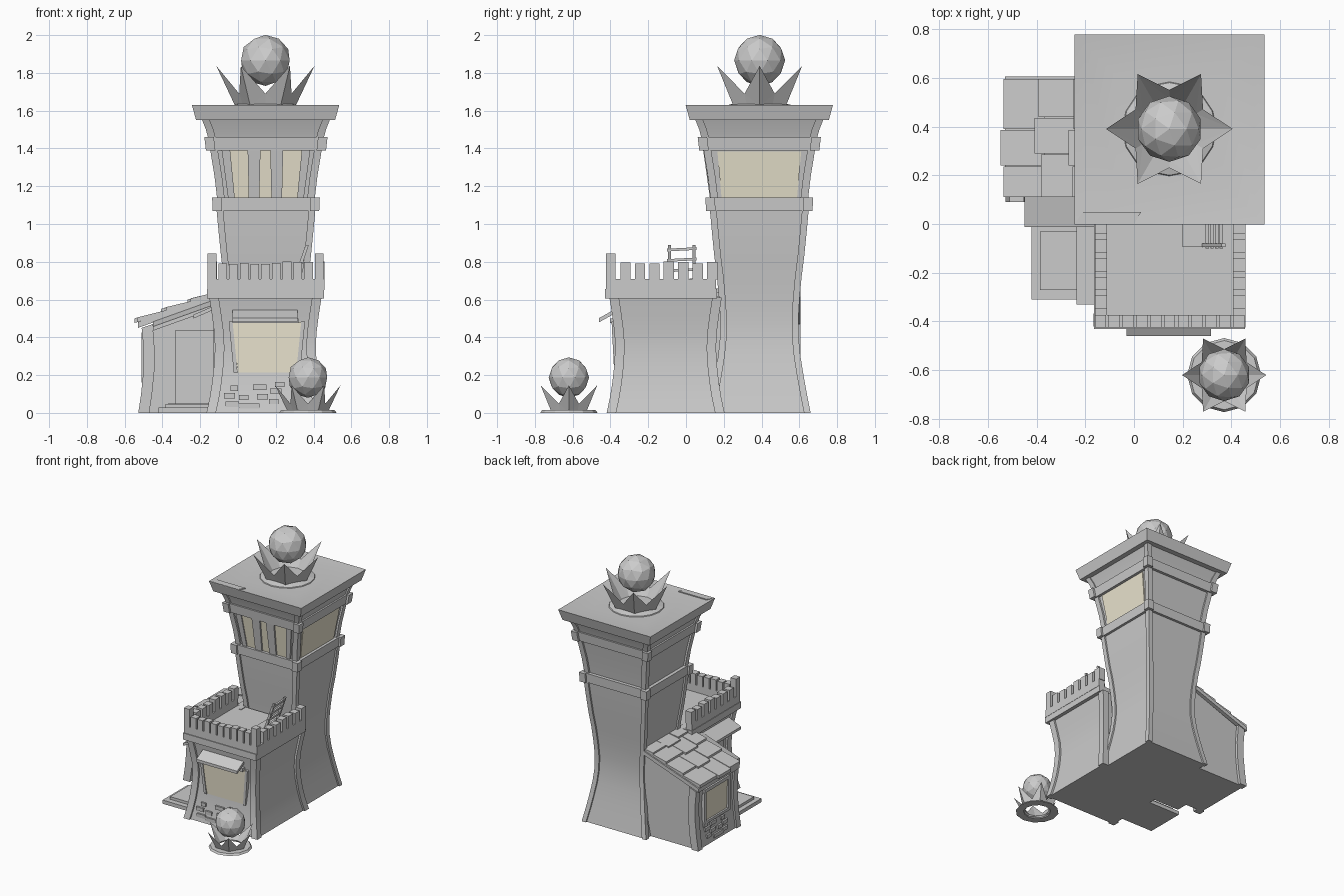
import bpy, bmesh, math, random
from mathutils import Vector

if "Cube" in bpy.data.objects:
    bpy.data.objects.remove(bpy.data.objects["Cube"])
random.seed(4)

GLASS = bpy.data.materials.new("window_beige")
GLASS.diffuse_color = (0.85, 0.8, 0.64, 1)
GLASS.use_nodes = True
GLASS.node_tree.nodes["Principled BSDF"].inputs["Base Color"].default_value = GLASS.diffuse_color


def make(name, verts, faces, mat=None, smooth=False):
    me = bpy.data.meshes.new(name)
    me.from_pydata([tuple(v) for v in verts], [], faces)
    bm = bmesh.new()
    bm.from_mesh(me)
    bmesh.ops.recalc_face_normals(bm, faces=bm.faces)
    bm.to_mesh(me)
    bm.free()
    if smooth:
        me.shade_smooth()
        me.set_sharp_from_angle(angle=math.radians(30))
    if mat:
        me.materials.append(mat)
    ob = bpy.data.objects.new(name, me)
    bpy.context.collection.objects.link(ob)
    return ob


def loft(name, rings, mat=None, smooth=False):
    n = len(rings[0])
    verts = [v for r in rings for v in r]
    faces = [(i*n+j, i*n+(j+1) % n, (i+1)*n+(j+1) % n, (i+1)*n+j)
             for i in range(len(rings)-1) for j in range(n)]
    faces += [tuple(range(n)), tuple(range(len(verts)-n, len(verts)))]
    return make(name, verts, faces, mat, smooth)


def slab(name, quad, off, mat=None):
    # polygon pushed along a vector
    q = [Vector(p) for p in quad]
    return loft(name, [q, [p + Vector(off) for p in q]], mat)


def box(name, x0, x1, y0, y1, z0, z1, mat=None):
    return slab(name, [(x0, y0, z0), (x1, y0, z0), (x1, y1, z0), (x0, y1, z0)], (0, 0, z1-z0), mat)


def square_tower(name, cx, cy, profile, w=0, d=0, smooth=False):
    # square section with raised corner posts of width w and depth d
    rings = []
    for z, h in profile:
        ring = []
        for k in range(4):
            c, s = round(math.cos(k*math.pi/2)), round(math.sin(k*math.pi/2))
            pts = [(h, h)] if not w else [(h-d, h-w), (h, h-w), (h, h), (h-w, h), (h-w, h-d)]
            ring += [(cx+x*c-y*s, cy+x*s+y*c, z) for x, y in pts]
        rings.append(ring)
    return loft(name, rings, smooth=smooth)


# ---- tall tower ----
TX, TY = 0.148, 0.388
square_tower("tower_shaft", TX, TY, [(0, .272), (.1, .252), (.2, .234), (.3, .218), (.4, .208), (.5, .207),
             (.6, .213), (.72, .224), (.83, .238), (.95, .25), (1.08, .262)], .035, .012, True)
square_tower("tower_lower_ledge", TX, TY, [(1.07, .282), (1.14, .285)], .05, .014)
square_tower("tower_window_storey", TX, TY, [(1.13, .258), (1.25, .272), (1.41, .298)], .04, .014, True)
square_tower("tower_upper_ledge", TX, TY, [(1.39, .318), (1.46, .326)], .05, .016)
square_tower("tower_cornice", TX, TY, [(1.44, .302), (1.5, .318), (1.56, .342)], .04, .01, True)
square_tower("roof_slab", TX-.002, TY, [(1.55, .368), (1.63, .39), (1.624, .35), (1.618, .22)], smooth=True)
slab("roof_patch", [(-.244, .0, 1.622), (.0, .0, 1.622), (.03, .05, 1.622), (-.21, .05, 1.622)], (0, 0, .009))

# front panes with pillars, and the wide right window
def front_strip(name, a0, a1, b0, b1, push, mat=None):
    slab(name, [(a0, TY-.247-push, 1.135), (a1, TY-.247-push, 1.135),
                (b1, TY-.284-push, 1.395), (b0, TY-.284-push, 1.395)], (0, .02, 0), mat)

front_strip("tower_front_window", -.035, .33, -.05, .345, .002, GLASS)
for cx in (.085, .205):
    front_strip("window_pillar", cx-.028, cx+.028, cx-.034, cx+.034, .014)
for s in (-1, 1):
    front_strip("window_jamb", *sorted((TX+s*.165, TX+s*.2)), *sorted((TX+s*.19, TX+s*.235)), .01)
slab("tower_right_window", [(TX+.25, TY-.2, 1.14), (TX+.25, TY+.2, 1.14),
     (TX+.287, TY+.222, 1.385), (TX+.287, TY-.222, 1.385)], (-.02, 0, 0), GLASS)


# ---- spiked crowns with orbs ----
def crown(name, x, y, z, s, orb_r, orb_z):
    def ring(r0, r1, z0, z1):
        return [(x+(r1 if k % 2 else r0)*math.cos(k*math.pi/6),
                 y+(r1 if k % 2 else r0)*math.sin(k*math.pi/6), z1 if k % 2 else z0) for k in range(12)]
    rings = [ring(.16*s, .135*s, z, z), ring(.26*s, .16*s, z+.212*s, z+.065*s),
             ring(.125*s, .125*s, z+.01, z+.01)]
    verts = [v for r in rings for v in r]
    faces = [(i*12+j, i*12+(j+1) % 12, (i+1) % 3*12+(j+1) % 12, (i+1) % 3*12+j)
             for i in range(3) for j in range(12)]
    tris = []
    for f in faces:   # fold each spike along its ridge
        a, b, c, d = f
        tris += [(a, b, d), (b, c, d)] if a % 2 else [(a, b, c), (a, c, d)]
    make(name + "_spikes", verts, tris)
    bpy.ops.mesh.primitive_ico_sphere_add(subdivisions=2, radius=orb_r, location=(x, y, orb_z))
    bpy.context.object.name = name + "_orb"


crown("roof_crown", .145, .39, 1.625, 1, .135, 1.866)
crown("ground_crown", .37, -.62, .005, .665, .107, .187)
loft("roof_crown_base", [[(.145+r*math.cos(k*math.pi/8), .39+r*math.sin(k*math.pi/8), z)
     for k in range(16)] for r, z in ((.2, 1.605), (.19, 1.624), (.15, 1.635))])
gr = [[(.37+r*math.cos(k*math.pi/6), -.62+r*math.sin(k*math.pi/6), z) for k in range(12)]
      for r, z in ((.095, 0), (.152, 0), (.142, .014), (.095, .014))]
make("ground_crown_base", [v for r in gr for v in r],
     [(i*12+j, i*12+(j+1) % 12, (i+1) % 4*12+(j+1) % 12, (i+1) % 4*12+j) for i in range(4) for j in range(12)])

# ---- front keep ----
KX, KY = .145, -.108
square_tower("keep_walls", KX, KY, [(0, .312), (.08, .295), (.16, .282), (.25, .272), (.34, .267), (.42, .27),
             (.52, .283), (.61, .297)], .05, .014, True)
box("keep_band", KX-.31, KX+.31, -.43, .165, .605, .655)
X0, X1, Y0, Y1, T = KX-.306, KX+.312, -.424, .16, .05
box("parapet_front", X0, X1, Y0, Y0+T, .65, .71)
box("parapet_left", X0, X0+T, Y0, Y1, .65, .71)
box("parapet_right", X1-T, X1, Y0, Y1, .65, .71)


def merlon(x0, x1, y0, y1, corner=False):
    box("merlon", x0, x1, y0, y1, .705, .845 if corner else .795 + random.uniform(-.008, .008))


for i in range(11):
    x = X0 + i*(X1-X0-T)/10
    merlon(x, x+.046, Y0, Y0+T, i in (0, 10))
for i in range(1, 8):
    y = Y0 + i*.0765
    merlon(X0, X0+T, y, y+.054)
    merlon(X1-T, X1, y, y+.054)

# keep window, awning and frame
slab("keep_front_window", [(.0, -.374, .215), (.31, -.374, .215), (.335, -.388, .48), (-.035, -.388, .48)],
     (0, .03, 0), GLASS)
box("keep_window_lintel", -.03, .32, -.402, -.36, .475, .5)
for s in (-1, 1):
    slab("keep_window_jamb", [(.153+s*.155, -.38, .21), (.153+s*.175, -.38, .21),
         (.153+s*.202, -.394, .485), (.153+s*.182, -.394, .485)], (0, .03, 0))
slab("keep_front_awning", [(-.03, -.46, .48), (.315, -.46, .48), (.315, -.37, .53), (-.03, -.37, .53)], (0, 0, .022))

# keep side door with awning and steps
slab("keep_side_door", [(KX-.274, -.27, .03), (KX-.274, -.05, .03), (KX-.274, -.05, .46), (KX-.274, -.27, .46)], (.04, 0, 0))
slab("keep_side_awning", [(-.235, -.33, .5), (-.235, -.01, .5), (-.12, -.01, .55), (-.12, -.33, .55)], (0, 0, .02))
box("lower_step", -.42, -.12, -.31, -.01, 0, .028)
box("upper_step", -.385, -.12, -.27, -.03, .02, .048)

# roof hatch and ladder
box("roof_hatch", .2, .36, -.095, .1, .65, .668)
for y in (-.095, .035):
    slab("ladder_rail", [(.27, y, .64), (.29, y, .64), (.375, y, .89), (.358, y, .89)], (0, .016, 0))
for k in range(4):
    t = .2 + k*.22
    x, z = .276+.088*t, .64+.25*t
    slab("ladder_rung", [(x, -.1, z), (x+.014, -.1, z), (x+.014, -.1, z+.014), (x, -.1, z+.014)], (0, .155, .008))

# ---- side shed ----
CURVE = [(-.515, 0), (-.5, .1), (-.488, .22), (-.486, .33), (-.497, .45)]
slab("shed_walls", [(x, .13, z) for x, z in CURVE] + [(-.05, .13, .615), (-.05, .13, 0)], (0, .455, 0))
for y in (.09, .555):   # corner posts
    slab("shed_corner_post", [(x-.013, y, z) for x, z in CURVE] +
         [(x+.045, y, z + (.02 if z > .4 else 0)) for x, z in reversed(CURVE)], (0, .05, 0))
box("shed_door", -.33, -.1, .118, .15, .05, .44)
box("shed_door_panel", -.305, -.13, .112, .15, .05, .415)
box("shed_door_step", -.37, -.1, .04, .14, 0, .05)
slab("shed_awning", [(-.45, -.012, .435), (-.12, -.012, .553), (-.12, .14, .585), (-.45, .14, .467)], (0, 0, .022))
slab("shed_window", [(-.497, .22, .18), (-.497, .475, .18), (-.5, .49, .4), (-.5, .205, .4)], (.03, 0, 0), GLASS)
for y0, y1, z0, z1 in ((.19, .5, .4, .425), (.19, .5, .16, .18), (.19, .215, .18, .4), (.48, .505, .18, .4)):
    box("shed_window_frame", -.51, -.47, y0, y1, z0, z1)

# sloped roof board with overlapping tiles
def roof_z(x):
    return .495 + (x+.53)*.355

slab("shed_roof_board", [(-.53, .11, roof_z(-.53)-.045), (-.06, .11, roof_z(-.06)-.045),
     (-.06, .605, roof_z(-.06)-.045), (-.53, .605, roof_z(-.53)-.045)], (0, 0, .03))
for row, x in enumerate((-.53, -.39, -.25, -.14)):
    cuts = [.11, .24 + .05*(row % 2), .39 + .05*(row % 2), .6]
    for k in range(3):
        xl = x - (.018 if k == 1 else random.uniform(-.01, .008))
        xr = min(x+.165, -.05)
        slab("shed_roof_tile", [(xl, cuts[k], roof_z(xl)-.012), (xr, cuts[k], roof_z(xr)-.03),
             (xr, cuts[k+1]-.005, roof_z(xr)-.03), (xl, cuts[k+1]-.005, roof_z(xl)-.012)], (0, 0, .024))

# loose bricks showing through the walls
for u, z, w in ((-.02, .13, .04), (.115, .135, .07), (.2, .115, .06), (-.045, .09, .06), (.03, .08, .05),
                (.13, .085, .06), (-.03, .045, .07), (.06, .035, .11), (.19, .06, .05), (.22, .15, .05)):
    y = -.408 + z*.17
    box("keep_brick", u-w/2, u+w/2, y-.006, y+.04, z-.013, z+.014)
    v = .25 + (u+.05)*.85
    xs = -.517 + z*.12
    box("shed_brick", xs-.007, xs+.03, v-w/2, v+w/2, z-.013, z+.014)
